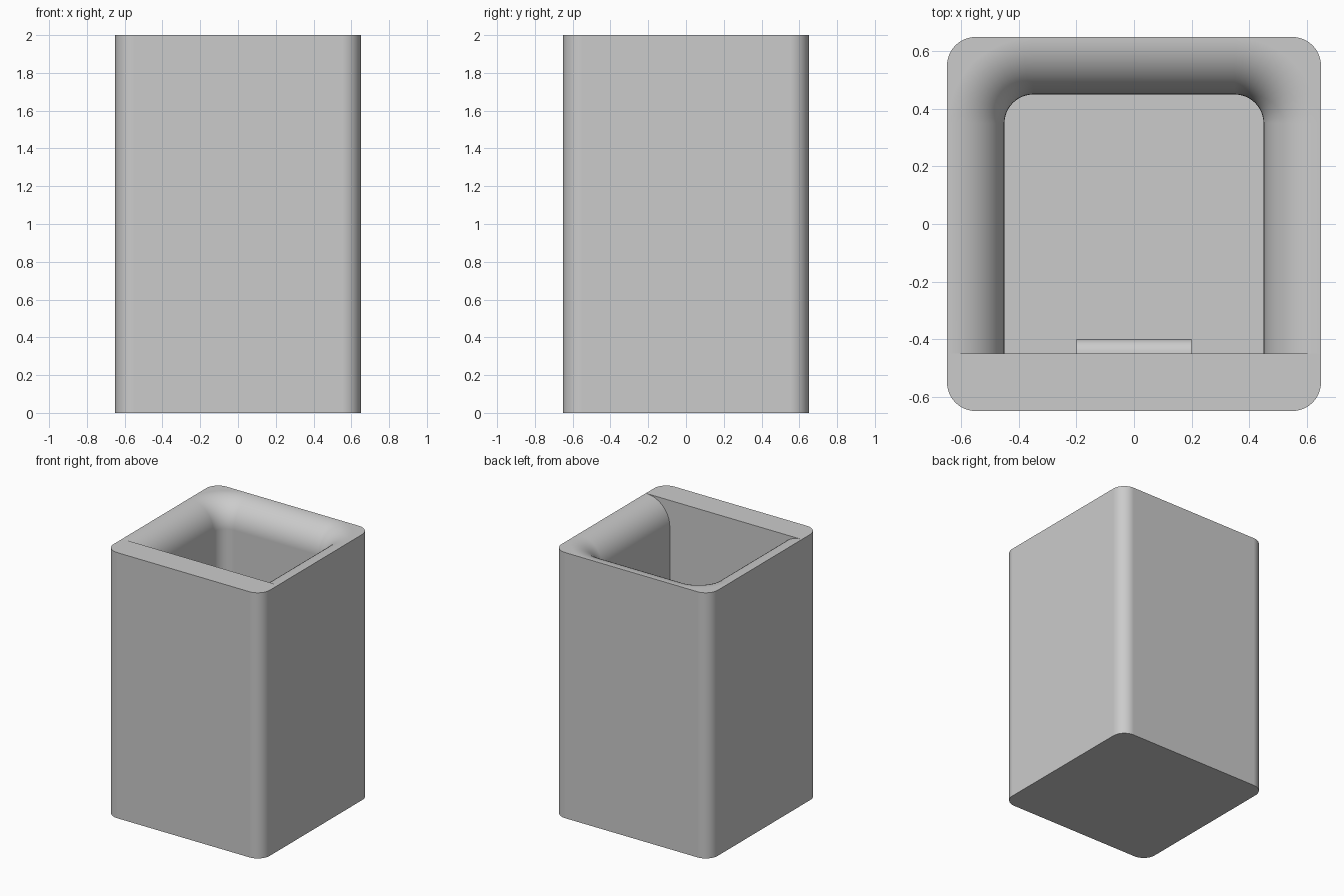
import bpy
import bmesh
from math import sin, cos, pi

if "Cube" in bpy.data.objects:
    bpy.data.objects.remove(bpy.data.objects["Cube"], do_unlink=True)

HEIGHT, HALF, CORNER = 2.0, 0.65, 0.1   # outer block
INNER, FLOOR, ROLL = 0.45, 0.2, 0.197   # cavity half width, floor level, rim radius
STEPS = 12

grey = bpy.data.materials.new("plain_grey")
grey.use_nodes = True
grey.diffuse_color = (0.6, 0.6, 0.6, 1)
grey.node_tree.nodes["Principled BSDF"].inputs["Base Color"].default_value = (0.6, 0.6, 0.6, 1)


def arc(cx, cy, radius, start):
    """Quarter circle, counter-clockwise from the start angle."""
    return [(cx + radius * cos(start + pi / 2 * i / STEPS),
             cy + radius * sin(start + pi / 2 * i / STEPS)) for i in range(STEPS + 1)]


def loft(name, rings):
    """Closed solid through a stack of (outline, z) rings."""
    bm = bmesh.new()
    loops = [[bm.verts.new((x, y, z)) for x, y in outline] for outline, z in rings]
    for low, high in zip(loops, loops[1:]):
        n = len(low)
        for i in range(n):
            j = (i + 1) % n
            bm.faces.new((low[i], low[j], high[j], high[i]))
    bm.faces.new(loops[0][::-1])
    bm.faces.new(loops[-1])
    mesh = bpy.data.meshes.new(name)
    bm.to_mesh(mesh)
    bm.free()
    obj = bpy.data.objects.new(name, mesh)
    bpy.context.collection.objects.link(obj)
    mesh.materials.append(grey)
    return obj


def combine(target, tool, operation):
    mod = target.modifiers.new(operation.lower(), "BOOLEAN")
    mod.object, mod.operation, mod.solver = tool, operation, "EXACT"
    bpy.ops.object.select_all(action="DESELECT")
    bpy.context.view_layer.objects.active = target
    target.select_set(True)
    bpy.ops.object.modifier_apply(modifier=mod.name)
    bpy.data.objects.remove(tool, do_unlink=True)


def cavity_outline(grow):
    """Straight front edge, rounded back corners, widened on three sides."""
    c = INNER - CORNER
    return ([(-INNER - grow, -INNER), (INNER + grow, -INNER)]
            + arc(c, c, CORNER + grow, 0) + arc(-c, c, CORNER + grow, pi / 2))


# Outer block with rounded upright corners
c = HALF - CORNER
outline = (arc(c, c, CORNER, 0) + arc(-c, c, CORNER, pi / 2)
           + arc(-c, -c, CORNER, pi) + arc(c, -c, CORNER, 3 * pi / 2))
holder = loft("holder_body", [(outline, 0), (outline, HEIGHT)])

# Cavity with a rolled rim on the sides and back
rings = [(cavity_outline(0), FLOOR)]
for i in range(STEPS + 1):
    a = pi / 2 * i / STEPS
    rings.append((cavity_outline(ROLL * (1 - cos(a))), HEIGHT - ROLL + ROLL * sin(a)))
rings.append((cavity_outline(ROLL), HEIGHT + 0.1))
combine(holder, loft("cavity_cutter", rings), "DIFFERENCE")

# Rounded ridge on the inside of the front wall
bpy.ops.mesh.primitive_cylinder_add(vertices=32, radius=0.05, depth=0.4,
                                    location=(0, -INNER, HEIGHT / 2),
                                    rotation=(0, pi / 2, 0))
ridge = bpy.context.object
ridge.name = "inner_ridge"
ridge.data.materials.append(grey)
combine(holder, ridge, "UNION")

# Smooth curves, crisp edges
bpy.ops.object.shade_smooth_by_angle(angle=pi / 6)
weighted = holder.modifiers.new("even_shading", "WEIGHTED_NORMAL")
weighted.keep_sharp = True
